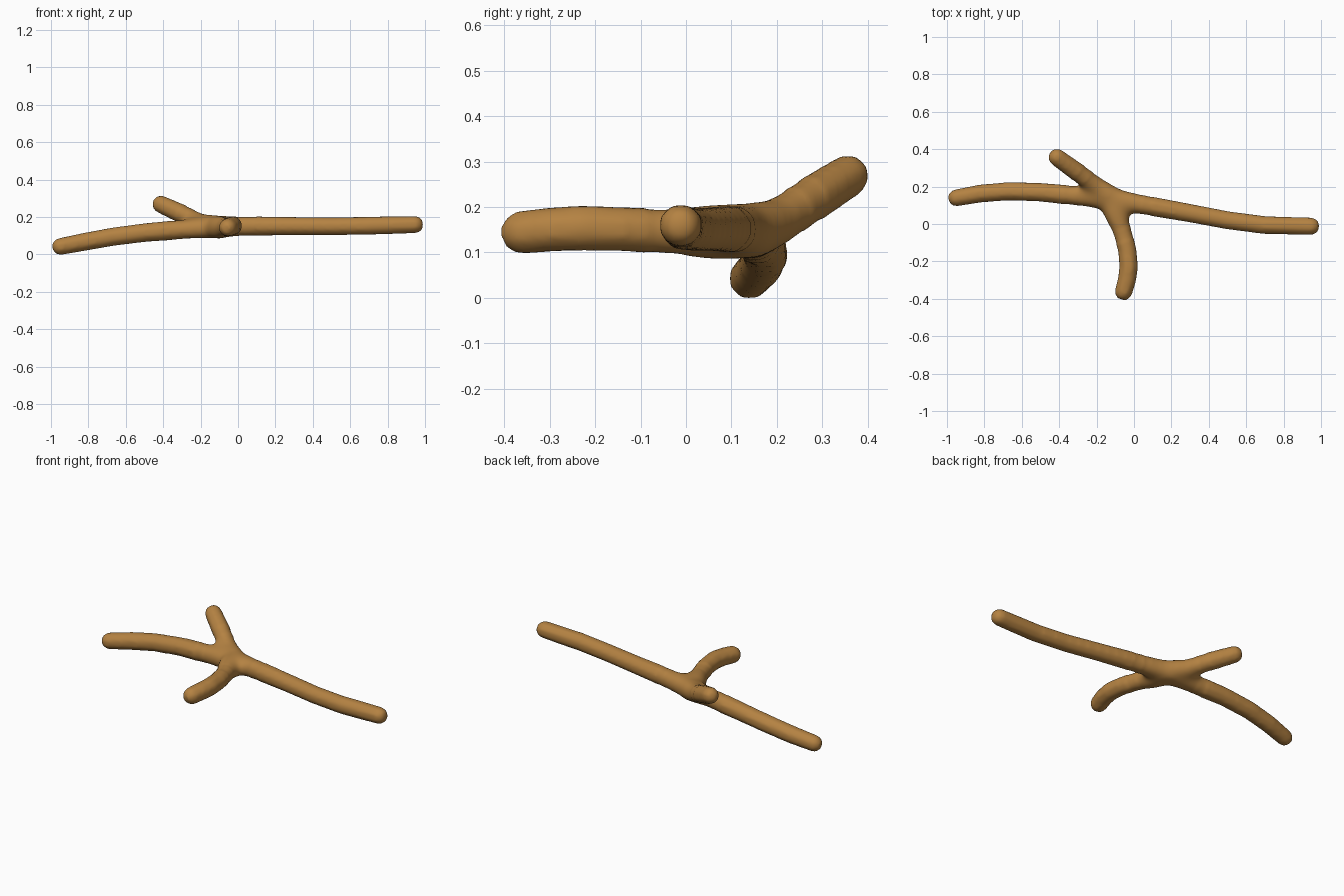
import bpy, bmesh, math
from mathutils import Vector

if "Cube" in bpy.data.objects:
    bpy.data.objects.remove(bpy.data.objects["Cube"])

bark = bpy.data.materials.new("bark_brown")
bark.diffuse_color = (0.46, 0.225, 0.055, 1)
bark.use_nodes = True
bark.node_tree.nodes["Principled BSDF"].inputs["Base Color"].default_value = bark.diffuse_color
SIDES = 8
CORE = Vector((-0.13, 0.13, 0.155))


def limb(bm, pts, radii):
    """Rounded tube along a path, with a domed tip at the end."""
    pts = [Vector(p) for p in pts]
    d = (pts[-1] - pts[-2]).normalized()
    r = radii[-1]
    pts += [pts[-1] + d * 0.018, pts[-1] + d * 0.036]
    radii = radii + [r * 0.86, r * 0.5]
    rings = []
    for i, p in enumerate(pts):
        t = (pts[min(i + 1, len(pts) - 1)] - pts[max(i - 1, 0)]).normalized()
        u = t.cross(Vector((0, 0, 1))).normalized()
        v = u.cross(t)
        ring = []
        for k in range(SIDES):
            a = 2 * math.pi * (k + 0.5) / SIDES
            ring.append(bm.verts.new(p + (u * math.cos(a) + v * math.sin(a)) * radii[i]))
        rings.append(ring)
    for a, b in zip(rings, rings[1:]):
        for k in range(SIDES):
            n = (k + 1) % SIDES
            bm.faces.new((a[k], a[n], b[n], b[k]))
    bm.faces.new(rings[0][::-1])
    bm.faces.new(rings[-1])


bm = bmesh.new()
# long right limb
limb(bm, [(-0.2, 0.155, 0.155), (-0.05, 0.12, 0.158), (0.08, 0.097, 0.16), (0.3, 0.058, 0.16),
          (0.5, 0.02, 0.159), (0.7, -0.006, 0.162), (0.953, -0.012, 0.168)],
     [0.06, 0.063, 0.055, 0.052, 0.051, 0.051, 0.049])
# drooping left limb
limb(bm, [(-0.06, 0.12, 0.155), (-0.2, 0.14, 0.148), (-0.32, 0.152, 0.14), (-0.5, 0.17, 0.125),
          (-0.67, 0.175, 0.103), (-0.82, 0.163, 0.076), (-0.955, 0.139, 0.05)],
     [0.06, 0.062, 0.056, 0.053, 0.052, 0.051, 0.048])
# rising back twig
limb(bm, [(-0.08, 0.12, 0.155), (-0.2, 0.2, 0.175), (-0.3, 0.275, 0.225), (-0.417, 0.36, 0.279)],
     [0.065, 0.058, 0.053, 0.049])
# curved front twig
limb(bm, [(-0.14, 0.18, 0.155), (-0.1, 0.06, 0.153), (-0.062, -0.04, 0.155), (-0.036, -0.14, 0.16),
          (-0.028, -0.23, 0.162), (-0.038, -0.3, 0.159), (-0.057, -0.368, 0.152)],
     [0.06, 0.07, 0.054, 0.052, 0.053, 0.052, 0.05])
bmesh.ops.recalc_face_normals(bm, faces=bm.faces)
me = bpy.data.meshes.new("branch")
bm.to_mesh(me)
bm.free()
obj = bpy.data.objects.new("branch", me)
bpy.context.collection.objects.link(obj)

# fuse the limbs into one skin
mod = obj.modifiers.new("fuse", 'REMESH')
mod.mode = 'VOXEL'
mod.voxel_size = 0.011
dg = bpy.context.evaluated_depsgraph_get()
fused = bpy.data.meshes.new_from_object(obj.evaluated_get(dg))
obj.modifiers.clear()
obj.data = fused

# soften the crotches most, the limbs only lightly
bm = bmesh.new()
bm.from_mesh(fused)
for reach, times in ((9, 4), (0.24, 14), (0.18, 12)):
    near = [v for v in bm.verts if (v.co - CORE).length < reach]
    for _ in range(times):
        bmesh.ops.smooth_vert(bm, verts=near, factor=0.5,
                              use_axis_x=True, use_axis_y=True, use_axis_z=True)
# rest on the ground
low = min(v.co.z for v in bm.verts)
bmesh.ops.translate(bm, verts=bm.verts, vec=(0, 0, -low))
for f in bm.faces:
    f.smooth = True
    f.material_index = 0
bm.to_mesh(fused)
bm.free()
fused.materials.clear()
fused.materials.append(bark)
